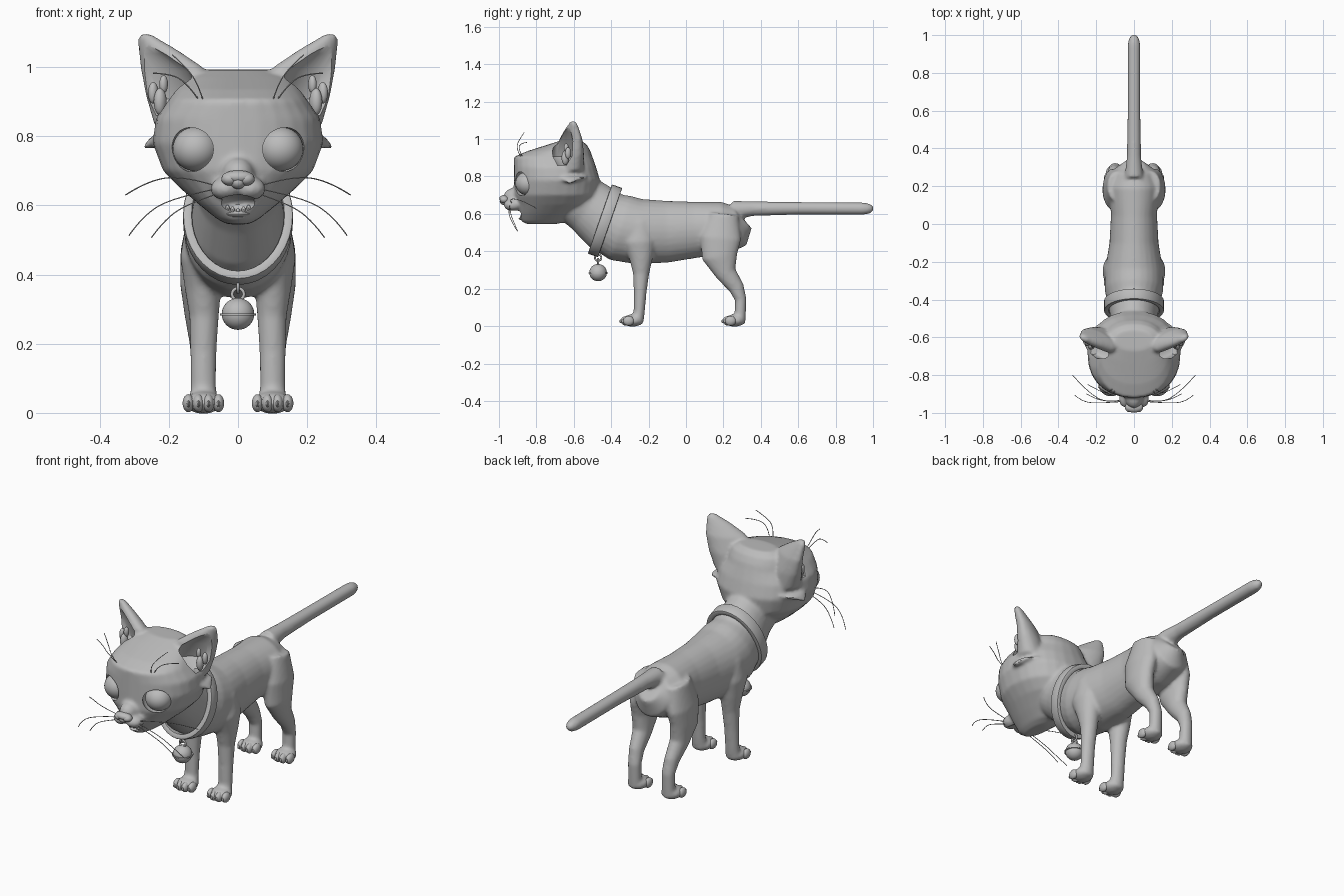
import bpy, bmesh, math
from mathutils import Vector, Matrix

if "Cube" in bpy.data.objects:
    bpy.data.objects.remove(bpy.data.objects["Cube"])

grey = bpy.data.materials.new("plain_grey")
grey.use_nodes = True
colour = (0.5, 0.5, 0.5, 1)
grey.diffuse_color = colour
grey.node_tree.nodes["Principled BSDF"].inputs["Base Color"].default_value = colour
SIDES = (1, -1)


def finish(name, bm, angle=40):
    bmesh.ops.recalc_face_normals(bm, faces=bm.faces)
    mesh = bpy.data.meshes.new(name)
    bm.to_mesh(mesh)
    bm.free()
    ob = bpy.data.objects.new(name, mesh)
    bpy.context.collection.objects.link(ob)
    mesh.materials.append(grey)
    smooth(ob, angle)
    return ob


def smooth(ob, angle):
    bpy.ops.object.select_all(action="DESELECT")
    ob.select_set(True)
    bpy.context.view_layer.objects.active = ob
    bpy.ops.object.shade_smooth_by_angle(angle=math.radians(angle))


def apply(ob, kind, **settings):
    mod = ob.modifiers.new(kind.title(), kind)
    for key, value in settings.items():
        setattr(mod, key, value)
    bpy.context.view_layer.objects.active = ob
    bpy.ops.object.modifier_apply(modifier=mod.name)


def loft(bm, rings, axis=None, twist=0, side=1, n=28, power=2):
    """Skin oval rings (x, y, z, half width, half depth) along a path."""
    pts = [Vector((r[0] * side, r[1], r[2])) for r in rings]
    loops = []
    for i, r in enumerate(rings):
        t = axis or (pts[min(i + 1, len(pts) - 1)] - pts[max(i - 1, 0)])
        u = Matrix.Rotation(twist * side, 3, "Z") @ Vector((1, 0, 0))
        v = Vector(t).cross(u).normalized()
        loop = []
        for k in range(n):
            c, s = math.cos(math.tau * k / n), math.sin(math.tau * k / n)
            c, s = (math.copysign(abs(q) ** (2 / power), q) for q in (c, s))
            loop.append(bm.verts.new(pts[i] + u * r[3] * c + v * r[4] * s))
        loops.append(loop)
    for a, b in zip(loops, loops[1:]):
        for k in range(n):
            bm.faces.new((a[k], a[(k + 1) % n], b[(k + 1) % n], b[k]))
    bm.faces.new(loops[0])
    bm.faces.new(loops[-1])


def ball(bm, centre, radii, rot=0, detail=20):
    m = Matrix.Translation(centre) @ Matrix.Rotation(rot, 4, "Z") @ Matrix.Diagonal((*radii, 1))
    bmesh.ops.create_uvsphere(bm, u_segments=detail, v_segments=detail // 2 + 2, radius=1, matrix=m)


UP = (0, 0, 1)
skin = bmesh.new()

# Trunk and neck
loft(skin, [(0, .318, .56, .05, .05), (0, .29, .535, .10, .11), (0, .2, .525, .135, .14),
            (0, .05, .515, .122, .15), (0, -.1, .505, .13, .165), (0, -.25, .505, .155, .175),
            (0, -.35, .525, .155, .18), (0, -.43, .565, .135, .165), (0, -.52, .64, .12, .15),
            (0, -.62, .71, .13, .14)])

# Tail
loft(skin, [(0, .25, .62, .05, .05), (0, .36, .628, .037, .039), (0, .6, .63, .034, .034),
            (0, .95, .628, .034, .033), (0, .985, .628, .026, .026), (0, 1.003, .628, .01, .01)])

# Head, stacked from chin to crown
profile = [(.545, -.85, -.7, .03), (.56, -.88, -.62, .06), (.6, -.895, -.57, .11), (.65, -.905, -.5, .168),
           (.7, -.92, -.47, .217), (.78, -.92, -.46, .247), (.85, -.92, -.48, .238),
           (.905, -.92, -.5, .2), (.935, -.85, -.51, .18), (.97, -.74, -.53, .15), (.992, -.67, -.56, .1)]
loft(skin, [(0, (f + b) / 2, z, w, (b - f) / 2) for z, f, b, w in profile], axis=UP, power=2.2)

# Muzzle bridge
ball(skin, (0, -.915, .69), (.048, .062, .05))

ear = [(.16, -.62, .83, .085, .07), (.168, -.62, .92, .108, .062), (.192, -.615, 1.0, .1, .044),
       (.232, -.61, 1.05, .062, .03), (.258, -.605, 1.08, .034, .02), (.27, -.605, 1.097, .016, .012)]
for s in SIDES:
    # Muzzle pads, cheek tufts and ears
    ball(skin, (s * .036, -.925, .648), (.045, .05, .034))
    loft(skin, [(.2, -.62, .80, .05, .1), (.245, -.62, .775, .026, .035), (.262, -.62, .765, .012, .014)],
         axis=UP, side=s)
    loft(skin, ear, axis=UP, twist=.5, side=s)
    # Front leg
    loft(skin, [(.105, -.25, .56, .045, .06), (.112, -.25, .45, .055, .085), (.102, -.24, .36, .052, .062),
                (.098, -.24, .28, .043, .043), (.1, -.245, .18, .038, .034), (.1, -.25, .08, .037, .03),
                (.1, -.26, .015, .04, .032)], side=s)
    # Hind leg
    loft(skin, [(.09, .2, .6, .05, .08), (.11, .185, .47, .056, .11), (.115, .18, .37, .052, .095),
                (.11, .215, .28, .044, .056), (.105, .27, .205, .036, .042), (.1, .293, .14, .034, .031),
                (.1, .29, .06, .034, .03), (.1, .285, .015, .038, .032)], side=s)
    for y in (-.285, .26):
        ball(skin, (s * .1, y, .03), (.054, .058, .033))

body = finish("cat_body", skin)
apply(body, "REMESH", mode="VOXEL", voxel_size=.009)
apply(body, "SMOOTH", factor=.5, iterations=6)

# Hollows for the eyes, ears and mouth
cut = bmesh.new()
ball(cut, (0, -.935, .603), (.062, .085, .028))
for s in SIDES:
    ball(cut, (s * .122, -.862, .763), (.072, .07, .068), detail=32)
    hollow = [(x + .02, y - .038, z - .012, a * .8, b * .85) for x, y, z, a, b in ear[1:-1]]
    loft(cut, [(.215, -.66, .86, .03, .03)] + hollow, axis=UP, twist=.5, side=s)
cutter = finish("hollow_cutter", cut)
cutter.hide_render = True
apply(body, "BOOLEAN", operation="DIFFERENCE", object=cutter, solver="EXACT")
bpy.data.objects.remove(cutter)
smooth(body, 45)

# Eyes
for s, label in zip(SIDES, ("left", "right")):
    bm = bmesh.new()
    ball(bm, (s * .122, -.845, .763), (.067, .067, .064), detail=32)
    finish(label + "_eye", bm)

    # Folds inside the ear
    bm = bmesh.new()
    for x, y, z, r in ((.225, -.645, .9, .03), (.245, -.63, .925, .024), (.215, -.64, .95, .02)):
        ball(bm, (s * x, y, z), (r * .6, r * .7, r * 1.3), rot=s * .5)
    finish(label + "_ear_folds", bm)

    # Toes and claws
    bm = bmesh.new()
    for y in (-.325, .22):
        for i in range(4):
            off = (i - 1.5) * .029
            dy = .012 * abs(i - 1.5)
            ball(bm, (s * .1 + off, y + dy, .028), (.017, .03, .026), detail=14)
            ball(bm, (s * .1 + off, y - .026 + dy, .026), (.005, .012, .01), detail=8)
    finish(label + "_toes", bm)

# Nose
bm = bmesh.new()
ball(bm, (0, -.972, .682), (.046, .026, .019))
ball(bm, (0, -.97, .667), (.022, .026, .02))
for s in SIDES:
    ball(bm, (s * .024, -.972, .676), (.024, .024, .019))
finish("nose", bm)

# Tongue and lower teeth
bm = bmesh.new()
ball(bm, (0, -.85, .575), (.04, .045, .012))
finish("tongue", bm)
bm = bmesh.new()
for i in range(11):
    a = math.pi * i / 10
    ball(bm, (.052 * math.cos(a), -.845 - .036 * math.sin(a), .582 + .016 * abs(math.cos(a))),
         (.006, .006, .01), detail=8)
finish("lower_teeth", bm)

# Collar: a tilted oval band
tilt = Matrix.Translation((0, -.433, .563)) @ Matrix.Rotation(1.235, 4, "X")
bm = bmesh.new()
bmesh.ops.create_cone(bm, segments=36, radius1=1, radius2=1, depth=.058, cap_ends=False,
                      matrix=tilt @ Matrix.Diagonal((.146, .183, 1, 1)))
collar = finish("collar", bm)
apply(collar, "SOLIDIFY", thickness=.026, offset=0)
apply(collar, "BEVEL", width=.005, segments=2)
smooth(collar, 40)

# Bell with rim, and its two links
bm = bmesh.new()
ball(bm, (0, -.47, .286), (.047, .047, .046), detail=28)
bmesh.ops.create_cone(bm, segments=28, radius1=.052, radius2=.052, depth=.006, cap_ends=True,
                      matrix=Matrix.Translation((0, -.47, .284)))
finish("bell", bm)
for name, z, turn in (("lower_link", .343, 0), ("upper_link", .366, math.pi / 2)):
    bpy.ops.mesh.primitive_torus_add(location=(0, -.47, z), rotation=(math.pi / 2, 0, turn), major_radius=.017,
                                     minor_radius=.005, major_segments=20, minor_segments=8)
    link = bpy.context.object
    link.name = name
    link.data.materials.append(grey)
    smooth(link, 60)

# Whiskers on the muzzle and brows
hairs = [[(.06, -.93, .655), (.15, -.95, .684), (.255, -.88, .675), (.325, -.8, .63)],
         [(.06, -.94, .648), (.19, -.95, .622), (.275, -.94, .57), (.315, -.905, .513)],
         [(.055, -.94, .635), (.15, -.94, .603), (.215, -.92, .555), (.25, -.9, .507)],
         [(.1, -.88, .9), (.115, -.91, .95), (.15, -.89, 1.0), (.19, -.865, 1.035)],
         [(.11, -.87, .9), (.145, -.9, .95), (.19, -.88, .98), (.245, -.85, .982)]]
for s, label in zip(SIDES, ("left", "right")):
    curve = bpy.data.curves.new(label + "_whiskers", "CURVE")
    curve.dimensions = "3D"
    curve.bevel_depth = .0018
    curve.bevel_resolution = 1
    curve.use_fill_caps = True
    curve.materials.append(grey)
    for hair in hairs:
        spline = curve.splines.new("NURBS")
        spline.points.add(len(hair) - 1)
        for p, (x, y, z) in zip(spline.points, hair):
            p.co = (x * s, y, z, 1)
        spline.use_endpoint_u = True
        spline.order_u = 3
    bpy.context.collection.objects.link(bpy.data.objects.new(label + "_whiskers", curve))
